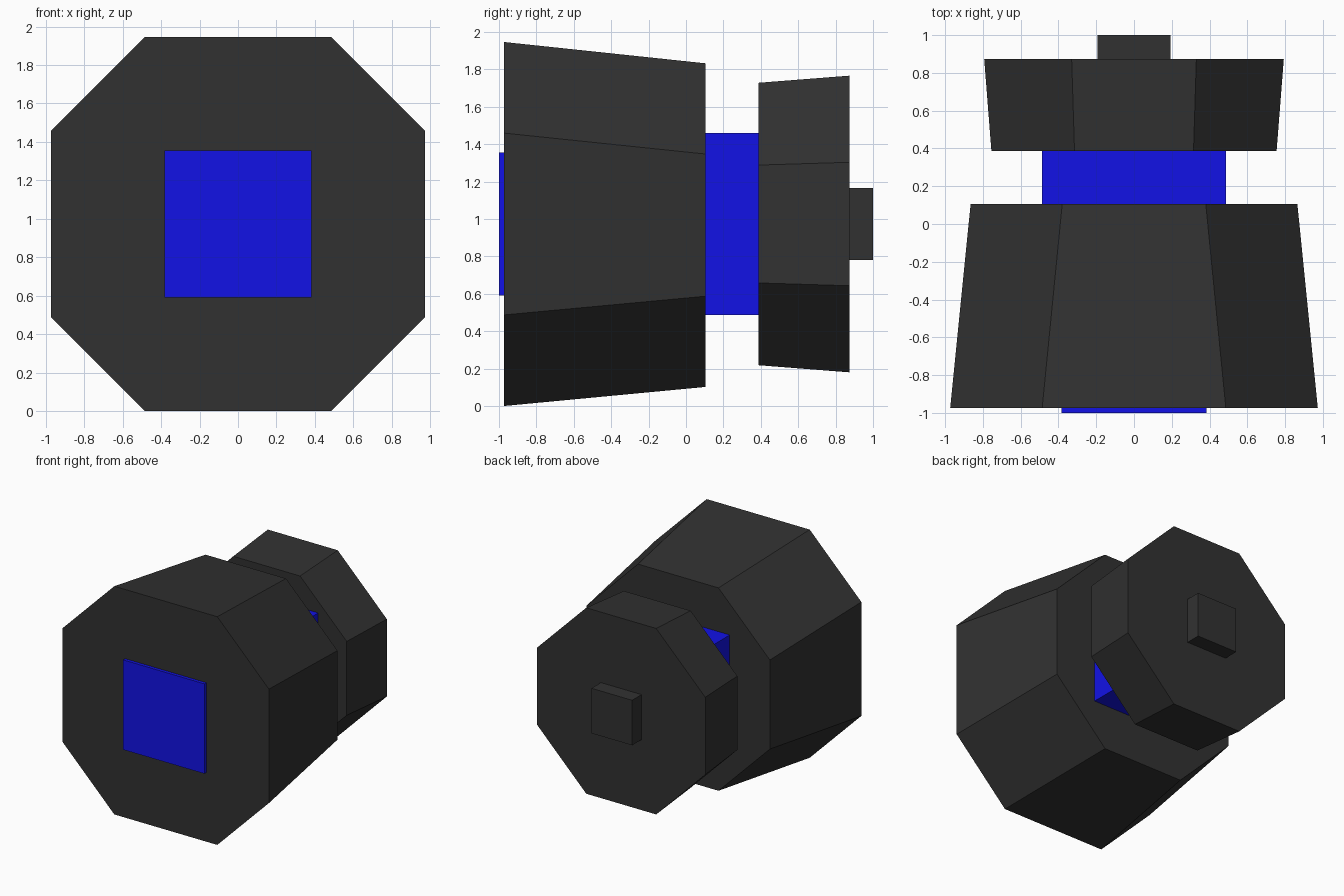
import bpy, bmesh

if "Cube" in bpy.data.objects:
    bpy.data.objects.remove(bpy.data.objects["Cube"])

CZ = 0.973  # height of the central axis


def material(name, color):
    m = bpy.data.materials.new(name)
    m.diffuse_color = (*color, 1)
    m.use_nodes = True
    m.node_tree.nodes["Principled BSDF"].inputs["Base Color"].default_value = m.diffuse_color
    return m


GREY = material("dark grey", (0.031, 0.031, 0.031))
BLUE = material("blue", (0.006, 0.006, 0.79))


def octagon(h, c):
    # square of half-size h with corners cut so flats have half-length c
    return [(c, -h), (h, -c), (h, c), (c, h), (-c, h), (-h, c), (-h, -c), (-c, -h)]


def square(h):
    return [(h, -h), (h, h), (-h, h), (-h, -h)]


def loft(name, mat, y0, profile0, y1, profile1, drop=0):
    # capped solid between two xz profiles along y, far end lowered by drop
    bm = bmesh.new()
    a = [bm.verts.new((x, y0, CZ + z)) for x, z in profile0]
    b = [bm.verts.new((x, y1, CZ + z - drop)) for x, z in profile1]
    n = len(a)
    bm.faces.new(a)
    bm.faces.new(b[::-1])
    for i in range(n):
        j = (i + 1) % n
        bm.faces.new((a[i], b[i], b[j], a[j]))
    bmesh.ops.recalc_face_normals(bm, faces=bm.faces)
    mesh = bpy.data.meshes.new(name)
    bm.to_mesh(mesh)
    bm.free()
    mesh.materials.append(mat)
    obj = bpy.data.objects.new(name, mesh)
    bpy.context.collection.objects.link(obj)


# Large front housing and smaller rear housing, both tapered octagons
loft("front_housing", GREY, -0.973, octagon(0.973, 0.486), 0.105, octagon(0.865, 0.38), 0.006)
loft("rear_housing", GREY, 0.387, octagon(0.755, 0.315), 0.873, octagon(0.793, 0.33))

# Blue neck, front plate and grey rear knob
loft("neck", BLUE, 0.105, square(0.486), 0.387, square(0.486))
loft("front_plate", BLUE, -1.0, square(0.383), -0.973, square(0.383))
loft("rear_knob", GREY, 0.873, square(0.192), 1.0, square(0.192))
